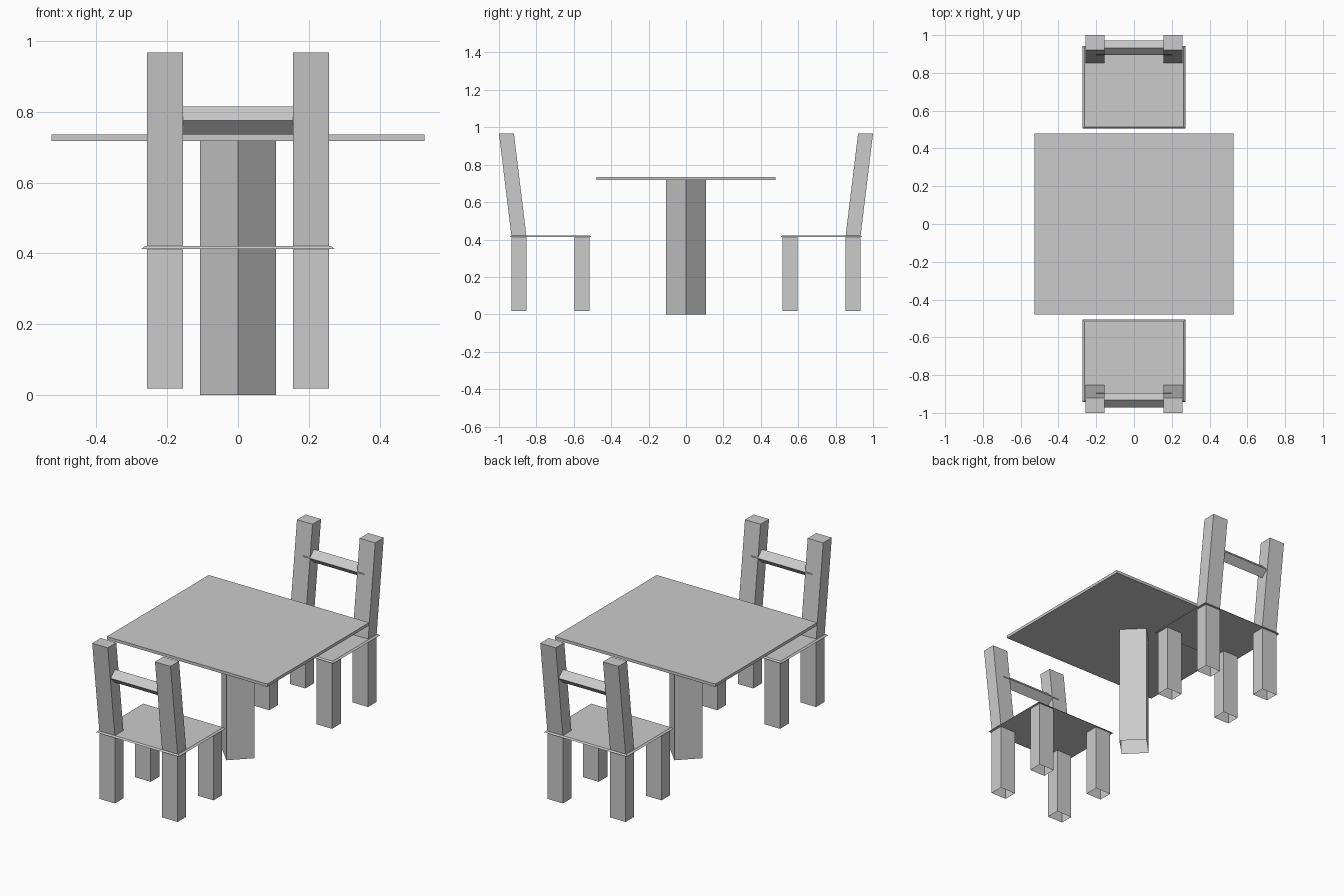
import bpy, bmesh, math

if "Cube" in bpy.data.objects:
    bpy.data.objects.remove(bpy.data.objects["Cube"])


def add_object(name, bm):
    bmesh.ops.recalc_face_normals(bm, faces=bm.faces)
    mesh = bpy.data.meshes.new(name)
    bm.to_mesh(mesh)
    bm.free()
    obj = bpy.data.objects.new(name, mesh)
    bpy.context.collection.objects.link(obj)


def loft(name, lower, upper, cap_bottom=True, cap_top=True):
    """Skin two matching loops of points, optionally leaving an end open."""
    bm = bmesh.new()
    a = [bm.verts.new(p) for p in lower]
    b = [bm.verts.new(p) for p in upper]
    n = len(a)
    for i in range(n):
        j = (i + 1) % n
        bm.faces.new((a[i], a[j], b[j], b[i]))
    if cap_bottom:
        bm.faces.new(a[::-1])
    if cap_top:
        bm.faces.new(b)
    add_object(name, bm)


def rect(x0, x1, y0, y1, z):
    return [(x0, y0, z), (x1, y0, z), (x1, y1, z), (x0, y1, z)]


def diamond(r):
    return [(r * math.cos(i * math.pi / 2), r * math.sin(i * math.pi / 2)) for i in range(4)]


# Table: thin top on a square pedestal turned by 45 degrees, open underneath
loft("table_top", rect(-0.527, 0.527, -0.478, 0.478, 0.718),
     rect(-0.527, 0.527, -0.478, 0.478, 0.735))
loft("table_pedestal", [(x, y, 0) for x, y in diamond(0.107)],
     [(x, y, 0.719) for x, y in diamond(0.107)], cap_bottom=False)

# Two chairs facing the table
for side, s in (("front", -1), ("back", 1)):
    # Seat with sloping edges
    loft(side + "_chair_seat", rect(-0.272, 0.272, s * 0.506, s * 0.943, 0.413),
         rect(-0.262, 0.262, s * 0.514, s * 0.935, 0.421))

    for hand, m in (("left", -1), ("right", 1)):
        x0, x1 = m * 0.155, m * 0.257
        # Legs, open at the foot
        for row, y0, y1 in (("inner", 0.515, 0.597), ("outer", 0.853, 0.933)):
            loft(f"{side}_chair_{row}_{hand}_leg",
                 rect(x0, x1, s * y0, s * y1, 0.018),
                 rect(x0, x1, s * y0, s * y1, 0.415), cap_bottom=False)
        # Leaning back post
        loft(f"{side}_chair_{hand}_back_post",
             rect(x0, x1, s * 0.853, s * 0.933, 0.416),
             rect(x0, x1, s * 0.92, s * 1.0, 0.967))

    # Diamond-section back rail let into the posts
    loft(side + "_chair_back_rail",
         [(-0.2, s * 0.933 + u, 0.775 + v) for u, v in diamond(0.039)],
         [(0.2, s * 0.933 + u, 0.775 + v) for u, v in diamond(0.039)])
